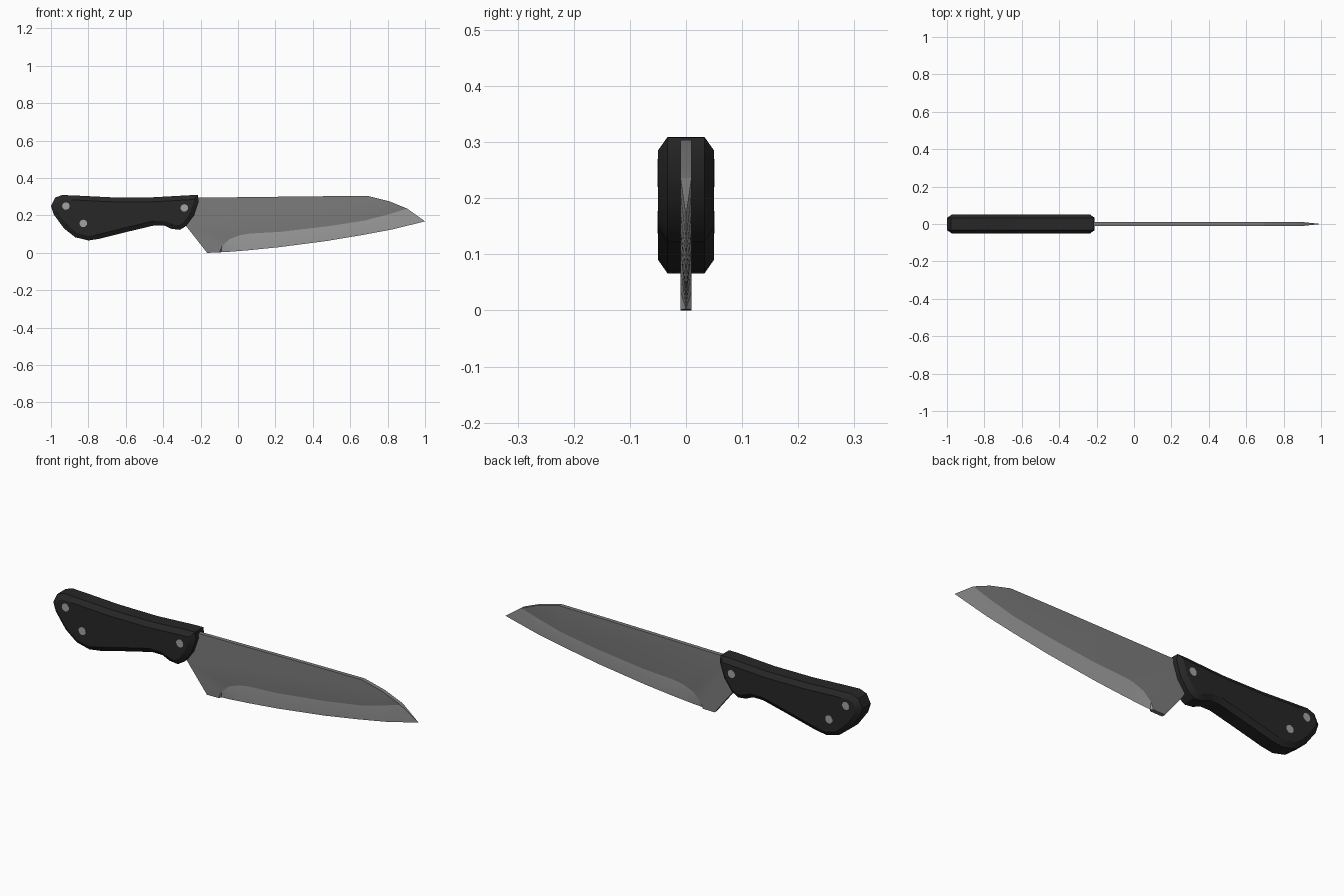
import bpy, bmesh, math
from mathutils import Vector

cube = bpy.data.objects.get("Cube")
if cube:
    bpy.data.objects.remove(cube)


def material(name, rgb, rough=0.5):
    m = bpy.data.materials.new(name)
    m.use_nodes = True
    m.diffuse_color = (*rgb, 1)
    bsdf = next(n for n in m.node_tree.nodes if n.type == 'BSDF_PRINCIPLED')
    bsdf.inputs["Base Color"].default_value = (*rgb, 1)
    bsdf.inputs["Roughness"].default_value = rough
    return m


black = material("handle black", (0.02, 0.02, 0.02))
steel = material("blade steel", (0.2, 0.2, 0.2))
ground = material("ground edge steel", (0.36, 0.36, 0.36))
rivet_steel = material("rivet steel", (0.36, 0.36, 0.36))


def finish(name, bm, mats, angle=30):
    bmesh.ops.recalc_face_normals(bm, faces=bm.faces)
    mesh = bpy.data.meshes.new(name)
    bm.to_mesh(mesh)
    bm.free()
    for m in mats:
        mesh.materials.append(m)
    ob = bpy.data.objects.new(name, mesh)
    bpy.context.collection.objects.link(ob)
    bpy.ops.object.select_all(action='DESELECT')
    ob.select_set(True)
    bpy.context.view_layer.objects.active = ob
    bpy.ops.object.shade_smooth_by_angle(angle=math.radians(angle))
    return ob


def ring(bm, pts, y):
    return [bm.verts.new((x, y, z)) for x, z in pts]


def inset(pts, d):
    """Move a counter-clockwise outline inward by d."""
    out = []
    for i, p in enumerate(pts):
        p = Vector(p)
        a = (p - Vector(pts[i - 1])).normalized()
        b = (Vector(pts[(i + 1) % len(pts)]) - p).normalized()
        n = Vector((-a.y - b.y, a.x + b.x)).normalized()
        out.append(p + n * d / max(0.6, n.dot(Vector((-a.y, a.x)))))
    return out


# Handle: chamfered slab, outline counter-clockwise in x, z
outline = [(-0.94, 0.309), (-0.978, 0.295), (-1.0, 0.25), (-0.985, 0.205),
           (-0.93, 0.13), (-0.87, 0.083), (-0.8, 0.066), (-0.74, 0.075),
           (-0.58, 0.115), (-0.45, 0.146), (-0.395, 0.146), (-0.355, 0.128),
           (-0.31, 0.123), (-0.275, 0.145), (-0.235, 0.2), (-0.21, 0.275),
           (-0.215, 0.308), (-0.255, 0.308), (-0.47, 0.296), (-0.685, 0.297),
           (-0.845, 0.305)]
bm = bmesh.new()
inner = inset(outline, 0.024)
rings = [ring(bm, inner, -0.05), ring(bm, outline, -0.033),
         ring(bm, outline, 0.033), ring(bm, inner, 0.05)]
for r, s in zip(rings, rings[1:]):
    for i in range(len(r)):
        bm.faces.new((r[i - 1], r[i], s[i], s[i - 1]))
bm.faces.new(rings[0])
bm.faces.new(rings[-1])
finish("handle", bm, [black])

# Blade: flat sides above the grind line, tapering to a single cutting edge
edge = [(-0.09, 0.003), (-0.05, 0.005), (0.0, 0.009), (0.06, 0.014),
        (0.22, 0.03), (0.48, 0.064), (0.67, 0.096), (0.82, 0.124), (1.0, 0.168)]
grind = [(-0.086, 0.035), (-0.045, 0.073), (0.01, 0.094), (0.065, 0.103),
         (0.225, 0.112), (0.49, 0.143), (0.68, 0.173), (0.81, 0.207), (0.905, 0.236)]
back = [(0.81, 0.275), (0.695, 0.304), (0.4, 0.302), (-0.25, 0.294),
        (-0.275, 0.14), (-0.165, 0.0), (-0.1, 0.001)]
bm = bmesh.new()
cut = ring(bm, edge, 0)
sides = []
for y in (-0.01, 0.01):
    g, b = ring(bm, grind, y), ring(bm, back, y)
    bm.faces.new(g + b)
    for i in range(len(g) - 1):
        bm.faces.new((cut[i], cut[i + 1], g[i + 1], g[i])).material_index = 1
    bm.faces.new((b[-1], cut[0], g[0])).material_index = 1
    sides.append([g[-1]] + b)
front, rear = sides
for i in range(len(front) - 1):
    bm.faces.new((front[i], front[i + 1], rear[i + 1], rear[i]))
bm.faces.new((front[0], rear[0], cut[-1]))
bm.faces.new((front[-1], rear[-1], cut[0]))
finish("blade", bm, [steel, ground], 10)

# Rivets: pins running through the handle
for name, x, z in (("rear_rivet", -0.92, 0.25), ("lower_rivet", -0.827, 0.157),
                   ("front_rivet", -0.287, 0.24)):
    bpy.ops.mesh.primitive_cylinder_add(vertices=16, radius=0.02, depth=0.102,
                                        location=(x, 0, z),
                                        rotation=(math.pi / 2, 0, 0))
    pin = bpy.context.object
    pin.name = name
    pin.data.materials.append(rivet_steel)
    bpy.ops.object.shade_smooth_by_angle(angle=math.radians(40))
